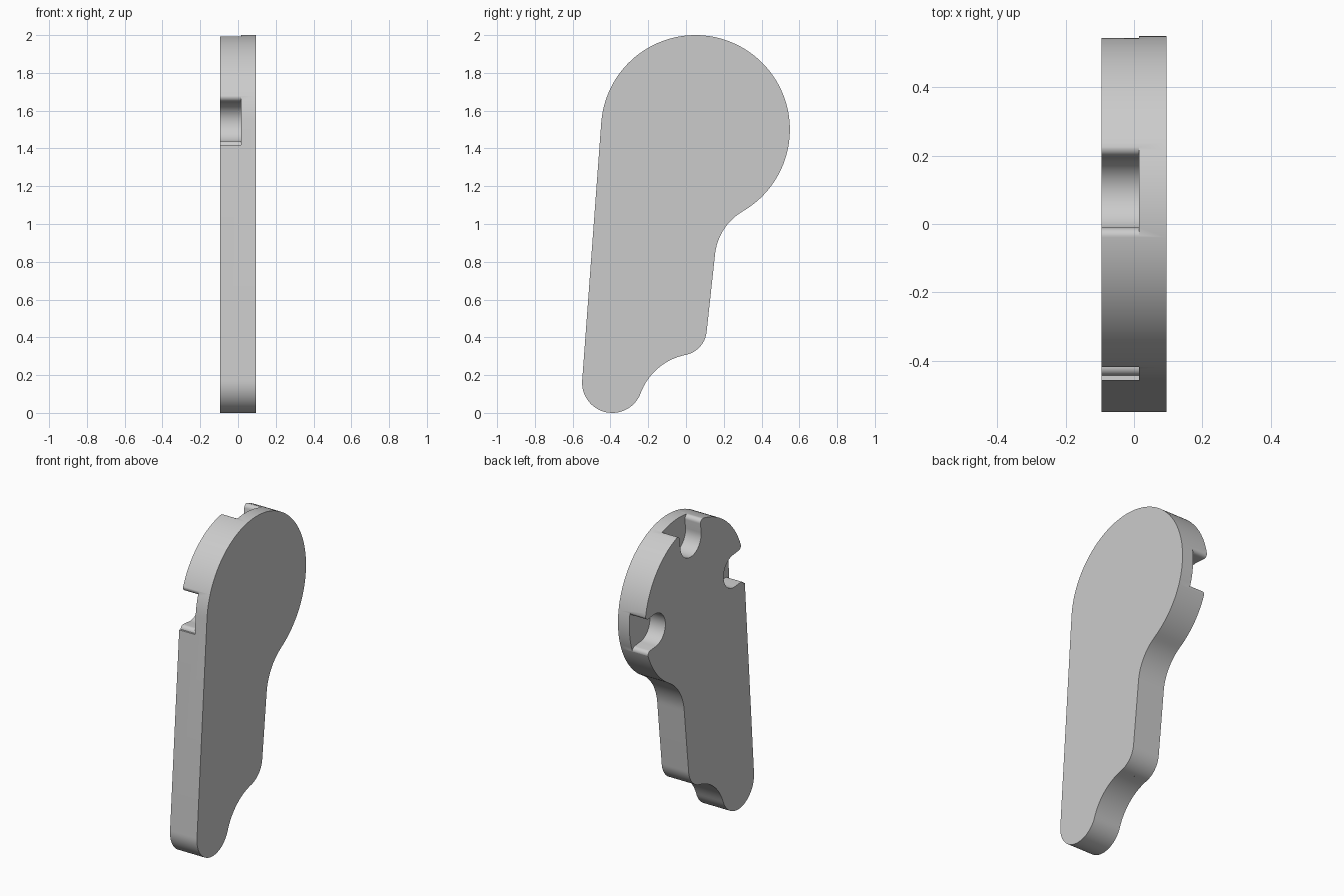
import bpy, bmesh, math
from math import cos, sin, radians

cube = bpy.data.objects.get("Cube")
if cube:
    bpy.data.objects.remove(cube, do_unlink=True)

HALF = 0.095          # half thickness of the lever
FLOOR = 0.015         # depth reached by the slots
HEAD = (0.05, 1.5)    # centre of the round head (y, z)
HEAD_R = 0.5
TILT = -5.5           # lean of the slots, degrees

grey = bpy.data.materials.new("plain_grey")
grey.diffuse_color = (0.6, 0.6, 0.6, 1)
grey.use_nodes = True
grey.node_tree.nodes["Principled BSDF"].inputs["Base Color"].default_value = (0.6, 0.6, 0.6, 1)


def arc(cy, cz, r, start, end, steps):
    """Points along an arc, angles in degrees from +y towards +z."""
    angles = [radians(start + (end - start) * i / steps) for i in range(steps + 1)]
    return [(cy + r * cos(a), cz + r * sin(a)) for a in angles]


def extrude(name, outline, x0, x1):
    """Solid made by pushing a (y, z) outline along x."""
    bm = bmesh.new()
    face = bm.faces.new([bm.verts.new((x0, y, z)) for y, z in outline])
    result = bmesh.ops.extrude_face_region(bm, geom=[face])
    moved = [v for v in result["geom"] if isinstance(v, bmesh.types.BMVert)]
    bmesh.ops.translate(bm, verts=moved, vec=(x1 - x0, 0, 0))
    bmesh.ops.recalc_face_normals(bm, faces=bm.faces)
    mesh = bpy.data.meshes.new(name)
    bm.to_mesh(mesh)
    bm.free()
    mesh.materials.append(grey)
    obj = bpy.data.objects.new(name, mesh)
    bpy.context.collection.objects.link(obj)
    return obj


# Lever outline, counter-clockwise: head, front edge, toe, heel, neck
outline = arc(*HEAD, HEAD_R, -59.8, 175.4, 72)
outline += arc(-0.39, 0.16, 0.16, 175.4, 339.7, 32)
outline += arc(0.06, -0.007, 0.32, 159.7, 101.3, 16)
outline += arc(-0.03, 0.444, 0.14, -78.7, -4.6, 16)
outline += arc(0.452, 0.808, 0.3, 175.4, 120.2, 16)[:-1]
lever = extrude("lever", outline, -HALF, HALF)

# Slot shape along a spoke: rounded end, straight walls, eased lips
WIDTH, LIP = 0.105, 0.025
lip_start = math.sqrt(HEAD_R ** 2 - (WIDTH + LIP) ** 2) - LIP
lip = arc(lip_start, WIDTH + LIP, LIP, -90, 0, 6) + [(0.6, WIDTH + LIP)]
slot = [(d, -s) for d, s in reversed(lip)]
slot = lip[::-1] + arc(0.4, 0, WIDTH, 90, 270, 24) + [(d, -s) for d, s in lip]

# Three slots a quarter turn apart: back, top, front
for i, side in enumerate(("back", "top", "front")):
    a = radians(TILT + 90 * i)
    shape = [(HEAD[0] + d * cos(a) - s * sin(a), HEAD[1] + d * sin(a) + s * cos(a))
             for d, s in slot]
    cutter = extrude(side + "_slot_cutter", shape, -HALF - 0.1, FLOOR)
    cutter.hide_render = True
    bpy.context.view_layer.objects.active = lever
    cut = lever.modifiers.new(side + "_slot", "BOOLEAN")
    cut.operation = "DIFFERENCE"
    cut.solver = "EXACT"
    cut.object = cutter
    bpy.ops.object.modifier_apply(modifier=cut.name)
    bpy.data.objects.remove(cutter, do_unlink=True)

# Smooth the rounded walls, keep the rims crisp
bpy.ops.object.select_all(action="DESELECT")
lever.select_set(True)
bpy.context.view_layer.objects.active = lever
bpy.ops.object.shade_smooth_by_angle(angle=radians(30))
